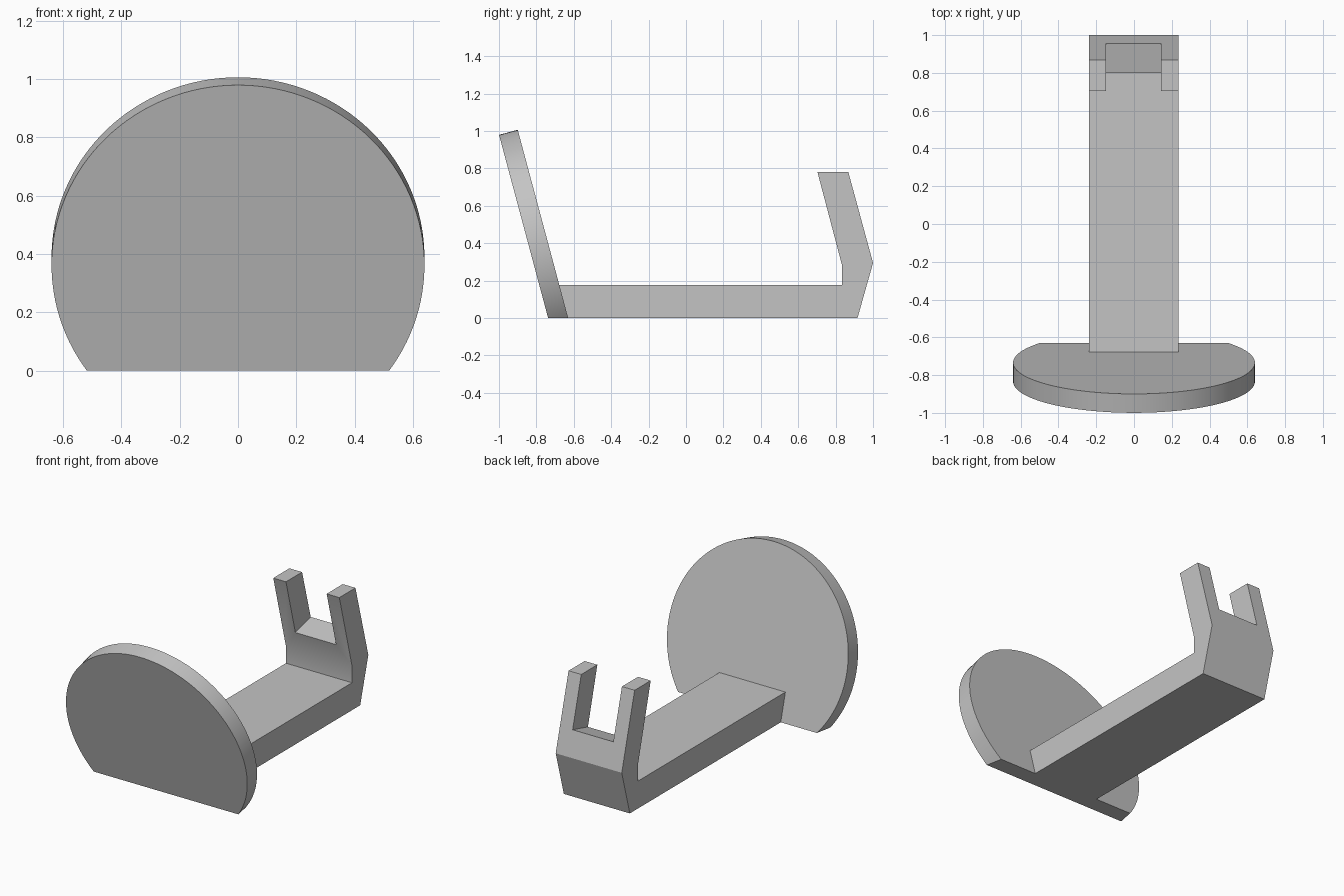
import bpy, bmesh, math
from mathutils import Matrix, Vector

if "Cube" in bpy.data.objects:
    bpy.data.objects.remove(bpy.data.objects["Cube"])

grey = bpy.data.materials.new("plain grey")
grey.diffuse_color = (0.55, 0.55, 0.55, 1)
grey.use_nodes = True
grey.node_tree.nodes["Principled BSDF"].inputs["Base Color"].default_value = grey.diffuse_color


def make_object(name, bm):
    bmesh.ops.recalc_face_normals(bm, faces=bm.faces)
    mesh = bpy.data.meshes.new(name)
    bm.to_mesh(mesh)
    bm.free()
    mesh.materials.append(grey)
    obj = bpy.data.objects.new(name, mesh)
    bpy.context.collection.objects.link(obj)
    return obj


def extrude_profile(name, points, x0, x1):
    """Extrude a (y, z) outline along x."""
    bm = bmesh.new()
    face = bm.faces.new([bm.verts.new((x0, y, z)) for y, z in points])
    out = bmesh.ops.extrude_face_region(bm, geom=[face])
    verts = [g for g in out["geom"] if isinstance(g, bmesh.types.BMVert)]
    bmesh.ops.translate(bm, verts=verts, vec=(x1 - x0, 0, 0))
    return make_object(name, bm)


def smooth(obj):
    bpy.ops.object.select_all(action="DESELECT")
    obj.select_set(True)
    bpy.context.view_layer.objects.active = obj
    bpy.ops.object.shade_smooth_by_angle(angle=math.radians(30))


# Leaning round plate, cut flat where it meets the ground
bm = bmesh.new()
bmesh.ops.create_cone(
    bm, cap_ends=True, segments=128, radius1=0.64, radius2=0.64, depth=0.1035,
    matrix=Matrix.Translation((0, -0.784, 0.375)) @ Matrix.Rotation(math.radians(-75), 4, "X"))
bmesh.ops.bisect_plane(bm, geom=bm.verts[:] + bm.edges[:] + bm.faces[:],
                       plane_co=Vector((0, 0, 0)), plane_no=Vector((0, 0, 1)), clear_inner=True)
bmesh.ops.holes_fill(bm, edges=[e for e in bm.edges if e.is_boundary])
round_plate = make_object("round_plate", bm)

# Flat arm with a bent upright at the back
arm = extrude_profile("arm", [
    (-0.636, 0), (0.917, 0), (1.0, 0.295), (0.868, 0.78), (0.703, 0.78),
    (0.833, 0.287), (0.833, 0.178), (-0.684, 0.178)], -0.239, 0.235)

# Notch that splits the upright into two prongs
cutter = extrude_profile("notch_cutter", [
    (0.5, 0.335), (1.1, 0.493), (1.1, 1.0), (0.5, 1.0)], -0.148, 0.144)
cutter.hide_render = True
cut = arm.modifiers.new("notch", "BOOLEAN")
cut.operation = "DIFFERENCE"
cut.solver = "EXACT"
cut.object = cutter
bpy.context.view_layer.objects.active = arm
bpy.ops.object.modifier_apply(modifier=cut.name)
bpy.data.objects.remove(cutter)

for part in (round_plate, arm):
    smooth(part)
